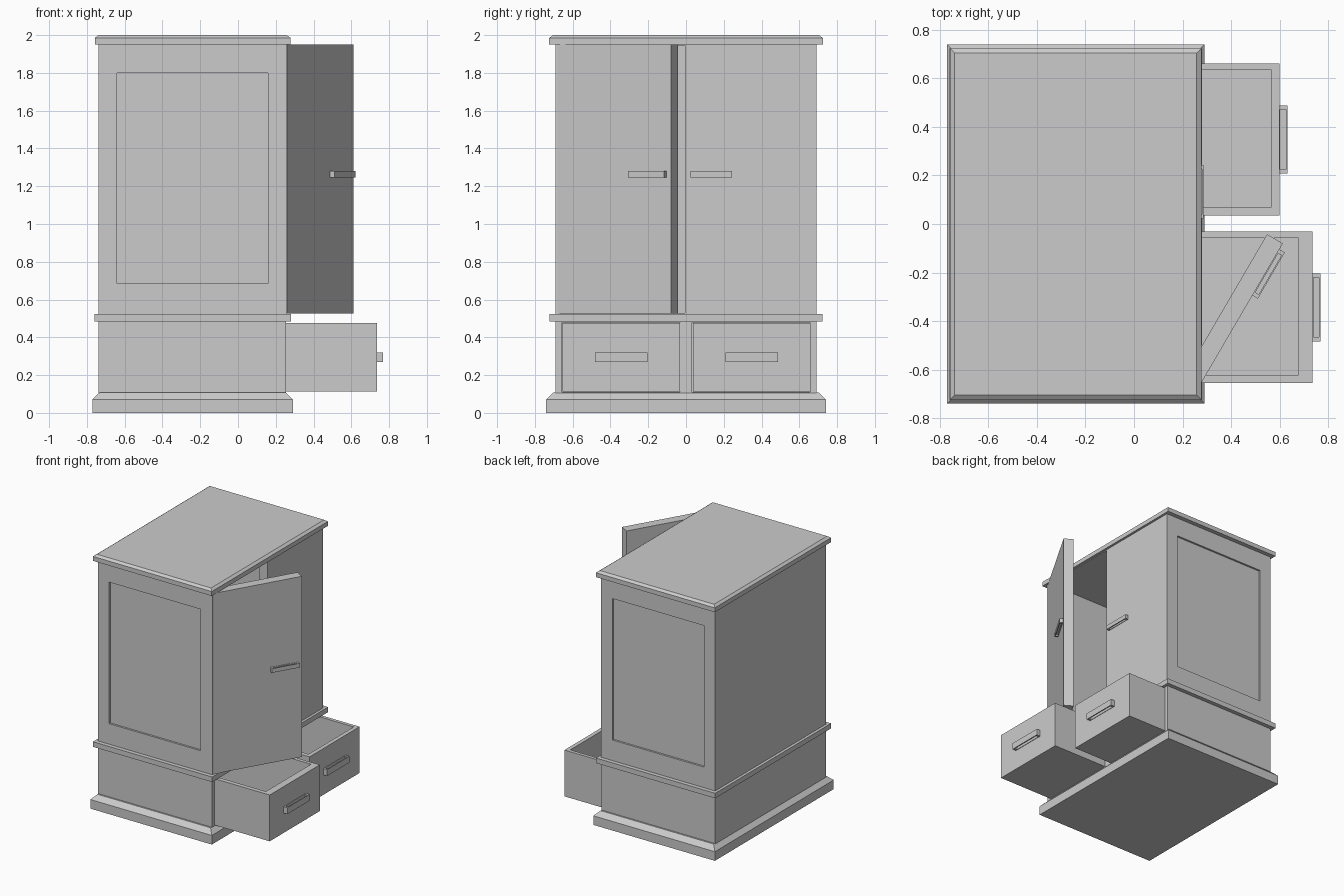
import bpy, bmesh, math
from mathutils import Vector

if "Cube" in bpy.data.objects:
    bpy.data.objects.remove(bpy.data.objects["Cube"])


def pocket(bm, axis, side, lo, hi, floor):
    """Sink a rectangular recess (lo..hi) into one box face, down to floor."""
    face = max((f for f in bm.faces if side * f.normal[axis] > 0.9),
               key=lambda f: side * f.calc_center_median()[axis])
    for level in (None, floor):
        bmesh.ops.inset_individual(bm, faces=[face], thickness=0.001)
        c = face.calc_center_median()
        others = [a for a in range(3) if a != axis]
        for v in face.verts:
            for k, a in enumerate(others):
                v.co[a] = lo[k] if v.co[a] < c[a] else hi[k]
            if level is not None:
                v.co[axis] = level
    bm.normal_update()


def box(name, lo, hi, pockets=(), top_inset=None, parent=None):
    """Box with optional recesses; top_inset=(height, inset) adds a sloped top."""
    bm = bmesh.new()
    bmesh.ops.create_cube(bm, size=1)
    lo, hi = Vector(lo), Vector(hi)
    for v in bm.verts:
        v.co = (lo + hi) / 2 + Vector(v.co[i] * (hi[i] - lo[i]) for i in range(3))
    bm.normal_update()
    for p in pockets:
        pocket(bm, *p)
    if top_inset:
        top = max(bm.faces, key=lambda f: f.calc_center_median().z)
        bmesh.ops.inset_individual(bm, faces=[top], thickness=top_inset[1],
                                   use_even_offset=True)
        for v in top.verts:
            v.co.z += top_inset[0]
    mesh = bpy.data.meshes.new(name)
    bm.to_mesh(mesh)
    bm.free()
    ob = bpy.data.objects.new(name, mesh)
    bpy.context.collection.objects.link(ob)
    ob.parent = parent
    return ob


def handle(name, x, y, z, width, depth, height, parent=None):
    """Bar handle with finger grooves above and below."""
    y0, y1, z0, z1 = y - width / 2, y + width / 2, z - height / 2, z + height / 2
    lo, hi = (x + 0.004, y0 + 0.017), (x + depth - 0.006, y1 - 0.017)
    g = height * 0.4
    box(name, (x, y0, z0), (x + depth, y1, z1),
        [(2, 1, lo, hi, z1 - g), (2, -1, lo, hi, z0 + g)], parent=parent)


# Plinth, waist moulding and top board
box("plinth", (-0.77, -0.74, 0), (0.29, 0.74, 0.072), top_inset=(0.036, 0.037))
box("waist_moulding", (-0.76, -0.722, 0.483), (0.28, 0.722, 0.523))
box("top_board", (-0.758, -0.724, 1.95), (0.278, 0.724, 1.985), top_inset=(0.015, 0.02))

# Upper cabinet: open front, recessed panel on each side
panel_lo, panel_hi = (-0.64, 0.685), (0.158, 1.80)
box("upper_cabinet", (-0.738, -0.69, 0.523), (0.26, 0.69, 1.95), [
    (0, 1, (-0.655, 0.53), (0.655, 1.945), -0.70),
    (1, 1, panel_lo, panel_hi, 0.675),
    (1, -1, panel_lo, panel_hi, -0.675)])

# Lower cabinet: two drawer bays
for name, y0, y1, a, b in (("left_drawer_bay", -0.69, 0, -0.657, -0.033),
                           ("right_drawer_bay", 0, 0.69, 0.033, 0.657)):
    box(name, (-0.738, y0, 0.105), (0.255, y1, 0.484),
        [(0, 1, (a, 0.11), (b, 0.478), -0.70)])

# Drawers, pulled out by different amounts
for name, y0, y1, front, wall in (("left_drawer", -0.655, -0.031, 0.735, 0.057),
                                  ("right_drawer", 0.036, 0.66, 0.598, 0.032)):
    back = front - 0.95
    box(name, (back, y0, 0.112), (front, y1, 0.477),
        [(2, 1, (back + 0.03, y0 + 0.034), (front - wall, y1 - 0.027), 0.14)])
    handle(name + "_handle", front, (y0 + y1) / 2, 0.294, 0.28, 0.033, 0.05)

# Doors, modelled around their hinges: one ajar, one closed
for name, hinge, s, angle in (("left_door", (0.262, -0.68, 0), 1, 30.3),
                              ("right_door", (0.26, 0.69, 0), -1, 0)):
    ends = sorted((0, s * 0.695))
    door = box(name, (-0.075, ends[0], 0.525), (0, ends[1], 1.949))
    handle(name + "_handle", 0, s * 0.557, 1.263, 0.22, 0.026, 0.033, parent=door)
    door.location = hinge
    door.rotation_euler.z = -math.radians(angle)
